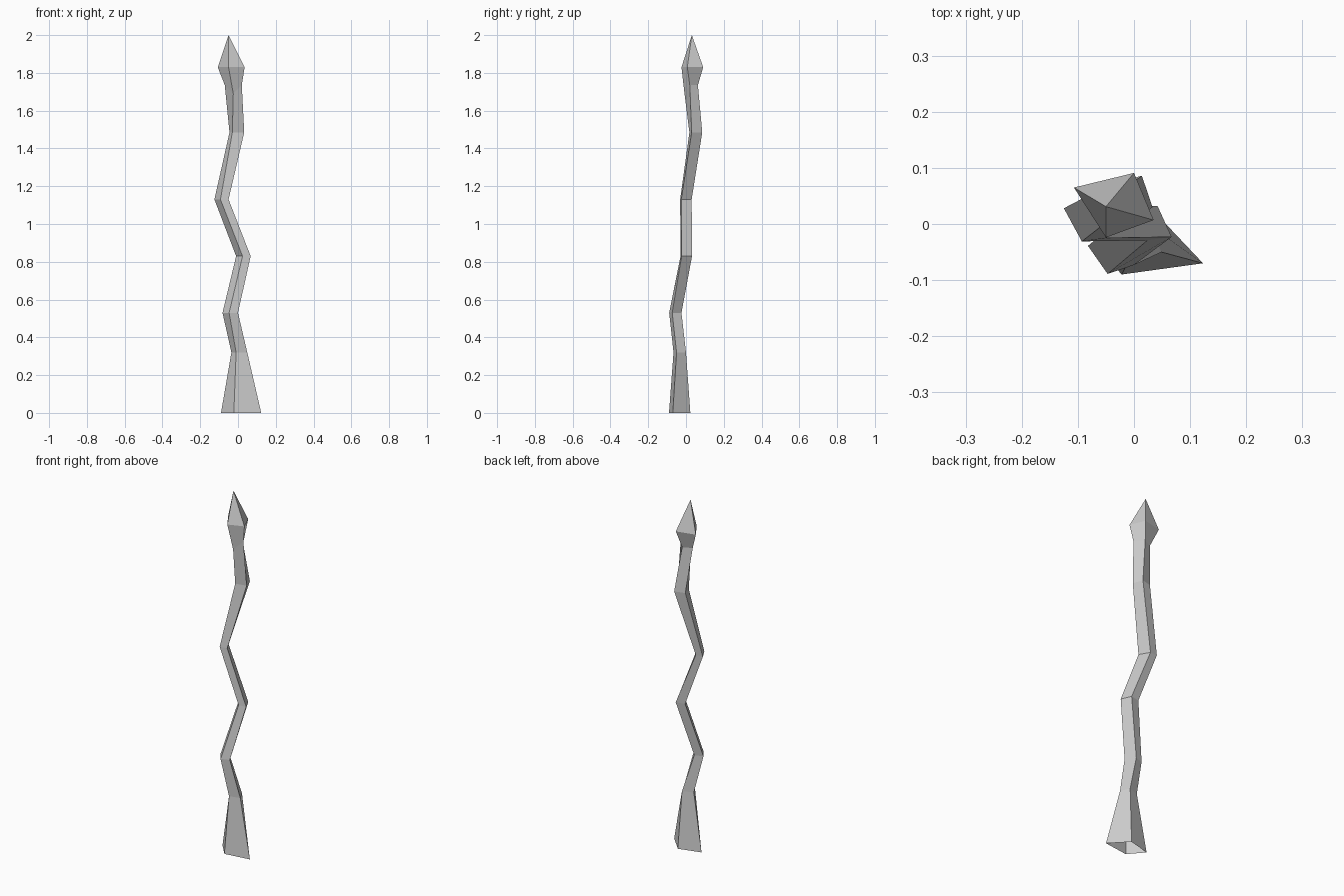
import bpy
import bmesh

# Crooked four-sided shaft: each ring is (height, right, back, left, front corner)
RINGS = [
    (0.00, (0.123, -0.070), (0.035, 0.023), (-0.090, -0.010), (-0.022, -0.090)),
    (0.32, (0.049, -0.050), (0.025, 0.000), (-0.035, -0.020), (-0.010, -0.066)),
    (0.53, (0.000, -0.073), (-0.035, -0.024), (-0.082, -0.039), (-0.047, -0.089)),
    (0.83, (0.067, -0.023), (0.042, 0.032), (-0.010, 0.022), (0.024, -0.029)),
    (1.13, (-0.050, -0.025), (-0.082, 0.030), (-0.125, 0.028), (-0.093, -0.031)),
    (1.485, (0.033, 0.030), (0.014, 0.086), (-0.045, 0.070), (-0.030, 0.018)),
    (1.735, (0.020, 0.020), (-0.020, 0.063), (-0.070, 0.040), (-0.025, -0.008)),
    (1.83, (0.035, 0.007), (0.000, 0.091), (-0.107, 0.065), (-0.050, -0.024)),
]
TIP = (-0.05, 0.031, 2.0)

bm = bmesh.new()
rings = [[bm.verts.new((x, y, z)) for x, y in corners] for z, *corners in RINGS]
rings[6][3].co.z = 1.69      # notch dips lower at the front of the neck

# Skin the shaft, leaving the foot open
for low, high in zip(rings, rings[1:]):
    for i in range(4):
        j = (i + 1) % 4
        bm.faces.new((low[i], low[j], high[j], high[i]))

# Pointed head
tip = bm.verts.new(TIP)
for i in range(4):
    bm.faces.new((rings[-1][i], rings[-1][(i + 1) % 4], tip))

mesh = bpy.data.meshes.new("crooked_spike")
bm.to_mesh(mesh)
bm.free()
spike = bpy.data.objects.new("crooked_spike", mesh)
bpy.context.collection.objects.link(spike)
